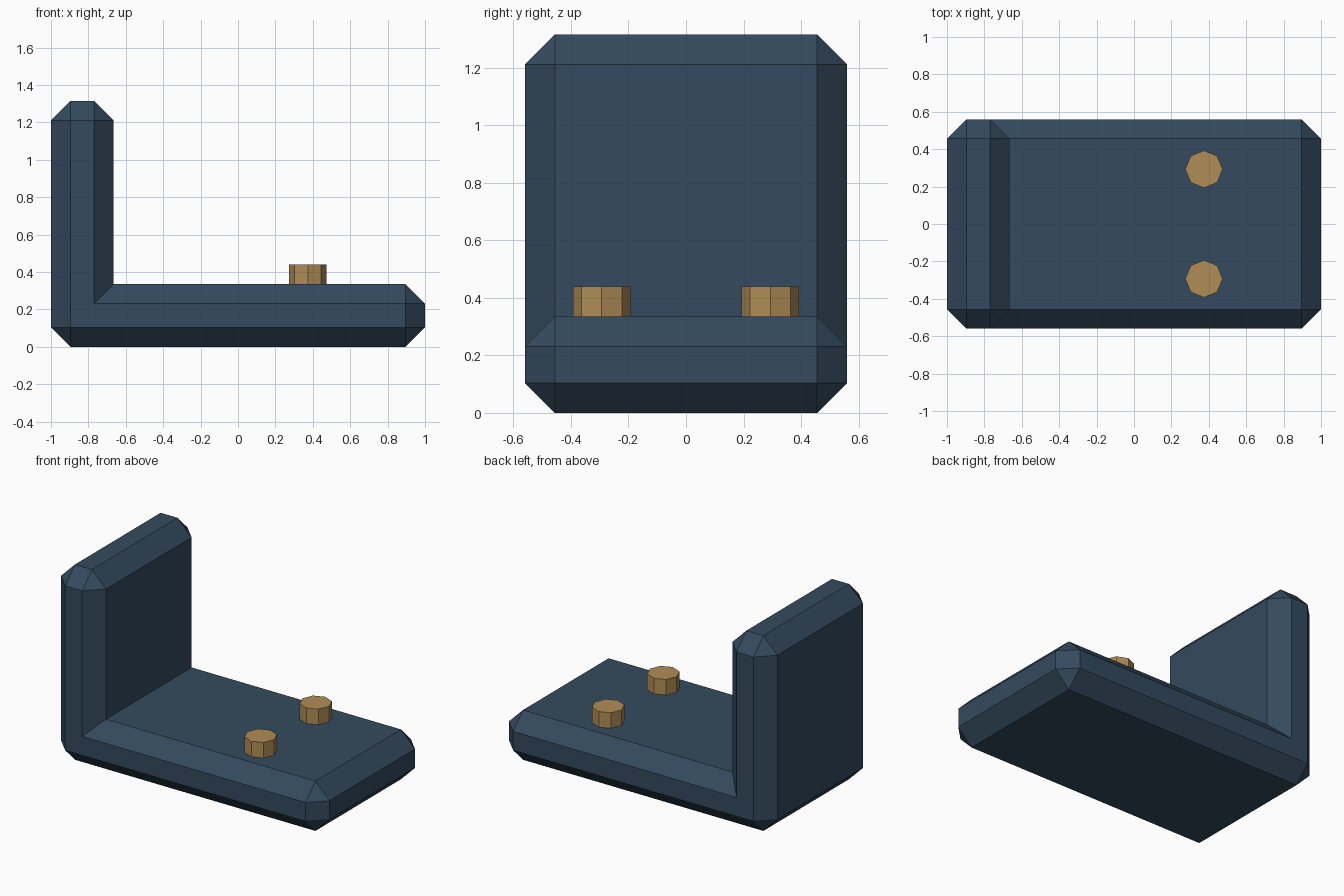
import bpy, bmesh

if "Cube" in bpy.data.objects:
    bpy.data.objects.remove(bpy.data.objects["Cube"])


def material(name, rgb):
    m = bpy.data.materials.new(name)
    lin = [((c / 255 + 0.055) / 1.055) ** 2.4 for c in rgb]
    m.diffuse_color = (*lin, 1)
    m.use_nodes = True
    m.node_tree.nodes["Principled BSDF"].inputs["Base Color"].default_value = m.diffuse_color
    return m


slate = material("slate blue", (52, 74, 94))
bronze = material("bronze", (176, 141, 87))

C = 0.104            # chamfer size
T = 0.335            # slab thickness
H, W = 1.315, 0.56   # wall height, half width

# L-shaped bracket: a flat L on each side, chamfered out to the full outline
inner = [(-1 + C, C), (1 - C, C), (1 - C, T - C),
         (-1 + T - C, T - C), (-1 + T - C, H - C), (-1 + C, H - C)]
# Outline points matching each inner corner (the inside corner has just one)
outer = [[(-1, C), (-1 + C, 0)], [(1 - C, 0), (1, C)],
         [(1, T - C), (1 - C, T)], [(-1 + T, T)],
         [(-1 + T, H - C), (-1 + T - C, H)], [(-1 + C, H), (-1, H - C)]]

bm = bmesh.new()
rims = []
for s in (-1, 1):
    face = [bm.verts.new((x, s * W, z)) for x, z in inner]
    rim = [[bm.verts.new((x, s * (W - C), z)) for x, z in p] for p in outer]
    rims.append([v for p in rim for v in p])
    bm.faces.new(face)
    for i in range(6):
        j = (i + 1) % 6
        bm.faces.new((face[i], face[j], rim[j][0], rim[i][-1]))
        if len(rim[i]) == 2:
            bm.faces.new((face[i], rim[i][1], rim[i][0]))
# Bands joining both sides
n = len(rims[0])
for i in range(n):
    j = (i + 1) % n
    bm.faces.new((rims[0][i], rims[0][j], rims[1][j], rims[1][i]))
bmesh.ops.recalc_face_normals(bm, faces=bm.faces)
mesh = bpy.data.meshes.new("bracket")
bm.to_mesh(mesh)
bm.free()
mesh.materials.append(slate)
bpy.context.collection.objects.link(bpy.data.objects.new("bracket", mesh))

# Pair of eight-sided pegs on the base
for name, y in (("front_peg", -0.293), ("back_peg", 0.293)):
    bpy.ops.mesh.primitive_cylinder_add(vertices=8, radius=0.1, depth=0.125,
                                        location=(0.374, y, 0.3775))
    peg = bpy.context.object
    peg.name = name
    peg.data.materials.append(bronze)
